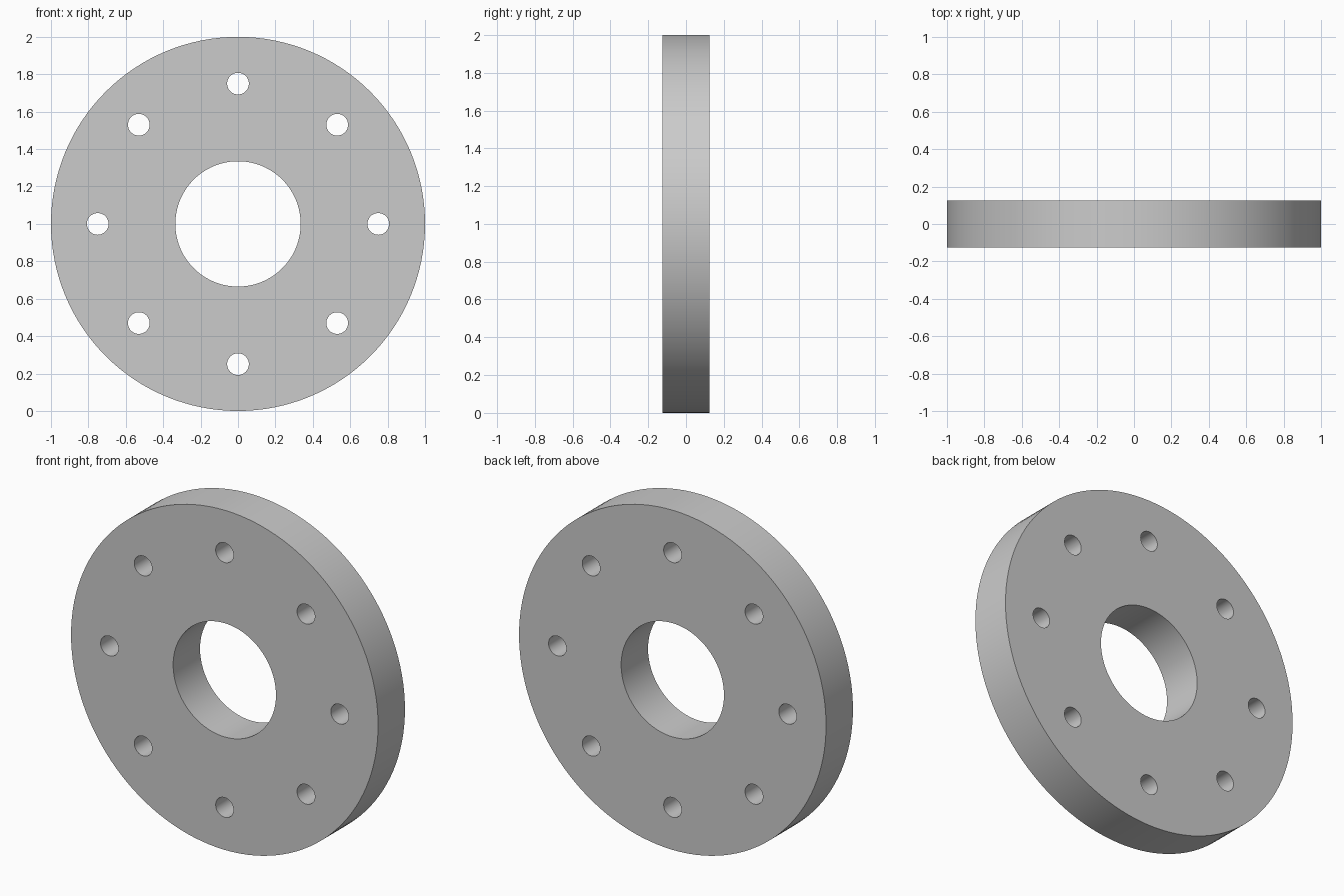
import bpy, bmesh
from math import pi, sin, cos, tau

if "Cube" in bpy.data.objects:
    bpy.data.objects.remove(bpy.data.objects["Cube"])

RADIUS, THICKNESS = 1.0, 0.25
BORE_RADIUS = 0.335
BOLT_CIRCLE, BOLT_RADIUS, BOLT_COUNT = 0.75, 0.058, 8

# Flat profile: nested circles become holes when the curve is filled
curve = bpy.data.curves.new("flange_profile", 'CURVE')
curve.dimensions = '2D'
curve.fill_mode = 'BOTH'
curve.extrude = THICKNESS / 2


def add_circle(cx, cy, r, sides):
    spline = curve.splines.new('POLY')
    spline.points.add(sides - 1)
    for i, p in enumerate(spline.points):
        a = tau * i / sides
        p.co = (cx + r * cos(a), cy + r * sin(a), 0, 1)
    spline.use_cyclic_u = True


# Outer rim, centre bore and ring of bolt holes
add_circle(0, 0, RADIUS, 128)
add_circle(0, 0, BORE_RADIUS, 96)
for k in range(BOLT_COUNT):
    a = tau * k / BOLT_COUNT
    add_circle(BOLT_CIRCLE * cos(a), BOLT_CIRCLE * sin(a), BOLT_RADIUS, 48)

# Turn the profile into a solid mesh, stood upright facing -y
flange = bpy.data.objects.new("flange_disc", curve)
bpy.context.collection.objects.link(flange)
flange.location.z = RADIUS
flange.rotation_euler.x = pi / 2
bpy.context.view_layer.objects.active = flange
flange.select_set(True)
bpy.ops.object.convert(target='MESH')
flange = bpy.context.object
flange.name = "flange_disc"
bpy.ops.object.transform_apply(location=False, rotation=True, scale=False)

# Weld caps to walls
bm = bmesh.new()
bm.from_mesh(flange.data)
bmesh.ops.remove_doubles(bm, verts=bm.verts, dist=1e-5)
bmesh.ops.recalc_face_normals(bm, faces=bm.faces)
bm.to_mesh(flange.data)
bm.free()

bpy.ops.object.shade_smooth_by_angle(angle=pi / 6)
